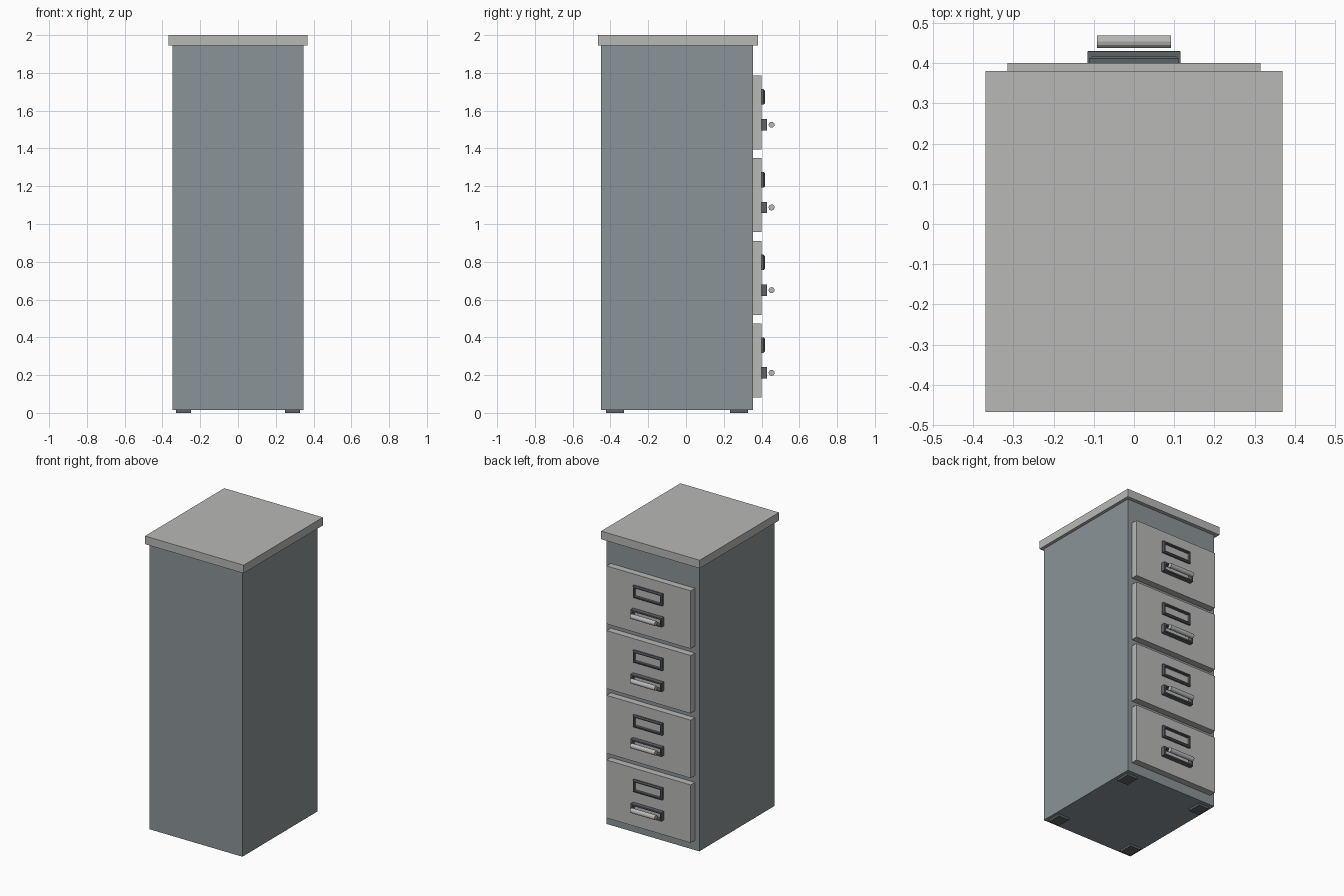
import bpy, bmesh, math
from mathutils import Matrix, Vector

if "Cube" in bpy.data.objects:
    bpy.data.objects.remove(bpy.data.objects["Cube"])


def material(name, rgb):
    m = bpy.data.materials.new(name)
    m.diffuse_color = (*rgb, 1.0)
    m.use_nodes = True
    m.node_tree.nodes["Principled BSDF"].inputs["Base Color"].default_value = m.diffuse_color
    return m


LIGHT = material("light grey", (0.48, 0.49, 0.47))
STEEL = material("blue grey", (0.26, 0.295, 0.31))
DARK = material("dark grey", (0.11, 0.125, 0.133))


def finish(name, bm, mat):
    bmesh.ops.recalc_face_normals(bm, faces=bm.faces[:])
    me = bpy.data.meshes.new(name)
    bm.to_mesh(me)
    bm.free()
    me.materials.append(mat)
    ob = bpy.data.objects.new(name, me)
    bpy.context.collection.objects.link(ob)
    return ob


def box(name, lo, hi, mat):
    lo, hi = Vector(lo), Vector(hi)
    bm = bmesh.new()
    bmesh.ops.create_cube(bm, size=1.0)
    for v in bm.verts:
        v.co = (lo + hi) / 2 + v.co * (hi - lo)
    return finish(name, bm, mat)


def frame(name, z, half_w, half_h, rim, y0, y1, chamfer, mat):
    """Rectangular rim facing +y, with a chamfered outer edge."""
    # nested rectangles: (inset, y)
    steps = [(0, y0), (0, y1 - chamfer), (chamfer, y1), (rim, y1), (rim, y0)]
    bm = bmesh.new()
    rings = []
    for inset, y in steps:
        w, h = half_w - inset, half_h - inset
        rings.append([bm.verts.new((sx * w, y, z + sz * h))
                      for sx, sz in ((-1, -1), (1, -1), (1, 1), (-1, 1))])
    for a, b in zip(rings, rings[1:] + rings[:1]):
        for i in range(4):
            j = (i + 1) % 4
            bm.faces.new((a[i], a[j], b[j], b[i]))
    return finish(name, bm, mat)


def bar(name, centre, radius, length, mat):
    bm = bmesh.new()
    bmesh.ops.create_cone(bm, cap_ends=True, segments=12, radius1=radius,
                          radius2=radius, depth=length,
                          matrix=Matrix.Translation(centre) @ Matrix.Rotation(math.pi / 2, 4, 'Y'))
    return finish(name, bm, mat)


# Cabinet shell and overhanging top
box("cabinet_body", (-0.348, -0.45, 0.015), (0.348, 0.355, 1.945), STEEL)
box("cabinet_top", (-0.369, -0.467, 1.945), (0.369, 0.38, 2.0), LIGHT)

# Feet
for sx in (-1, 1):
    for y in (-0.376, 0.281):
        x = sx * 0.288
        box("foot", (x - 0.04, y - 0.047, 0.0), (x + 0.04, y + 0.047, 0.015), DARK)

# Four drawers, each with a label holder and a handle
for i in range(4):
    z = 0.277 + i * 0.4378
    box("drawer_front", (-0.315, 0.355, z - 0.196), (0.315, 0.40, z + 0.196), LIGHT)
    frame("label_holder", z + 0.082, 0.11, 0.041, 0.013, 0.40, 0.417, 0.006, DARK)
    frame("handle_mount", z - 0.065, 0.115, 0.03, 0.010, 0.40, 0.43, 0.0015, DARK)
    bar("handle_bar", (0, 0.453, z - 0.065), 0.016, 0.184, LIGHT)
